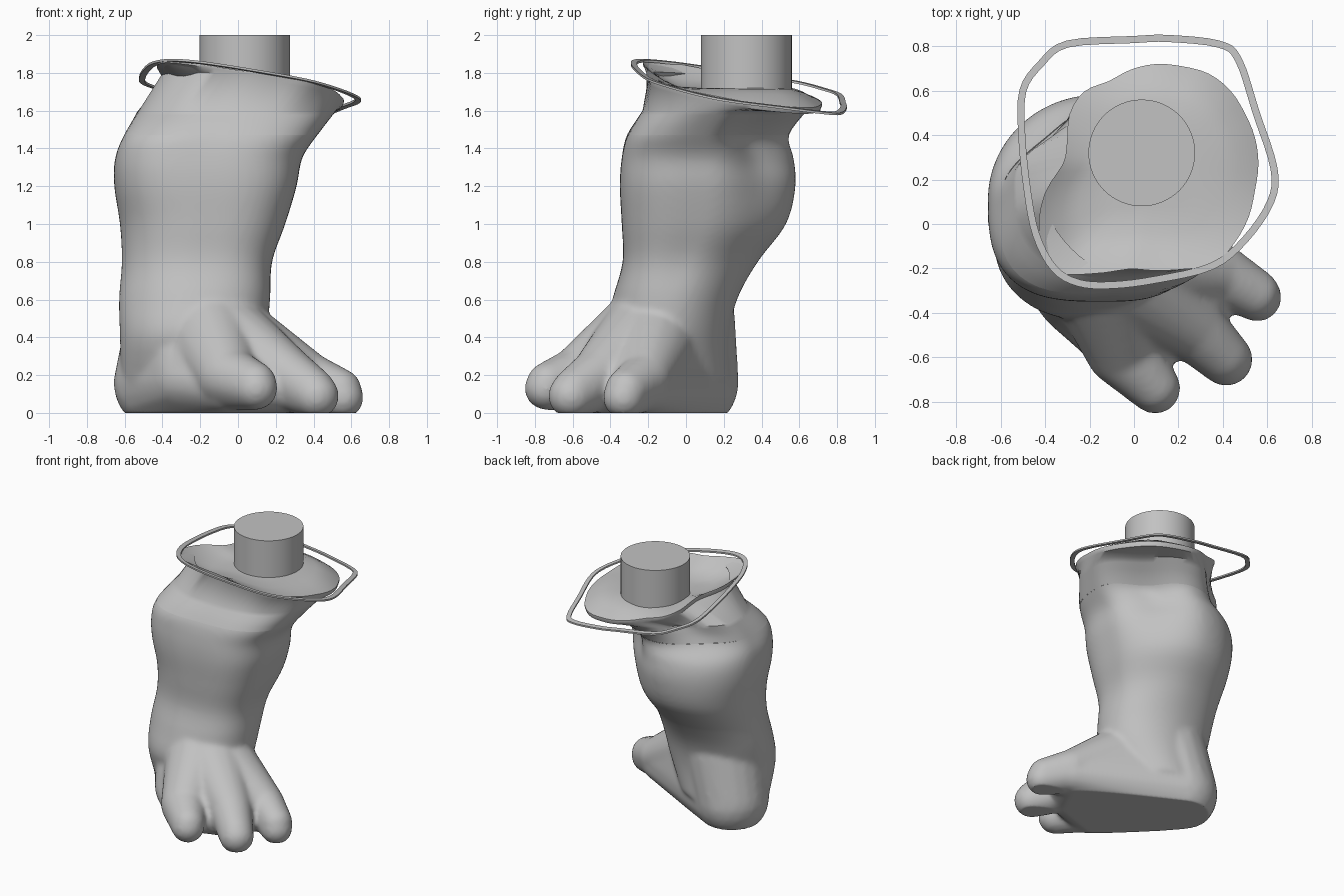
import bpy, bmesh, math
from mathutils import Vector

if "Cube" in bpy.data.objects:
    bpy.data.objects.remove(bpy.data.objects["Cube"])

skin = bpy.data.materials.new("plain grey")
skin.diffuse_color = (0.54, 0.54, 0.54, 1)
skin.use_nodes = True
skin.node_tree.nodes["Principled BSDF"].inputs["Base Color"].default_value = skin.diffuse_color


def catmull(pts, n, closed=False):
    """Smooth a list of tuples with n steps per span."""
    out, m = [], len(pts)
    for i in range(m if closed else m - 1):
        pick = (lambda k: pts[k % m]) if closed else (lambda k: pts[max(0, min(m - 1, k))])
        p0, p1, p2, p3 = (pick(i + k) for k in (-1, 0, 1, 2))
        for s in range(n):
            t = s / n
            out.append(tuple(0.5 * (2 * b + (c - a) * t + (2 * a - 5 * b + 4 * c - d) * t * t
                                    + (3 * b - a - 3 * c + d) * t ** 3)
                             for a, b, c, d in zip(p0, p1, p2, p3)))
    return out if closed else out + [tuple(pts[-1])]


def rim_z(x, y):
    return 1.78 - 0.14 * x - 0.17 * y


def add_hull(bm, spheres):
    """Convex hull around spheres given as (x, y, z, radius)."""
    tmp = bmesh.new()
    for x, y, z, r in spheres:
        res = bmesh.ops.create_icosphere(tmp, subdivisions=3, radius=r)
        bmesh.ops.translate(tmp, verts=res["verts"], vec=(x, y, z))
    pts = [v.co.copy() for v in tmp.verts]
    tmp.free()
    hull = bmesh.new()
    for p in pts:
        hull.verts.new(p)
    bmesh.ops.convex_hull(hull, input=hull.verts[:])
    junk = [v for v in hull.verts if not v.link_faces]
    bmesh.ops.delete(hull, geom=junk, context="VERTS")
    bmesh.ops.recalc_face_normals(hull, faces=hull.faces[:])
    mesh = bpy.data.meshes.new("hull_part")
    hull.to_mesh(mesh)
    hull.free()
    bm.from_mesh(mesh)
    bpy.data.meshes.remove(mesh)


def add_loft(bm, rings, cap_start, cap_end):
    """Skin a list of point rings, running upward."""
    loops = [[bm.verts.new(p) for p in ring] for ring in rings]
    for a, b in zip(loops, loops[1:]):
        for i in range(len(a)):
            j = (i + 1) % len(a)
            bm.faces.new((a[i], a[j], b[j], b[i]))
    if cap_start:
        bm.faces.new(loops[0][::-1])
    if cap_end:
        bm.faces.new(loops[-1])


def make(name, bm):
    mesh = bpy.data.meshes.new(name)
    bm.to_mesh(mesh)
    bm.free()
    ob = bpy.data.objects.new(name, mesh)
    bpy.context.collection.objects.link(ob)
    return ob


def finish(ob):
    ob.data.materials.clear()
    ob.data.materials.append(skin)
    bpy.ops.object.select_all(action="DESELECT")
    ob.select_set(True)
    bpy.context.view_layer.objects.active = ob
    bpy.ops.object.shade_smooth_by_angle(angle=math.radians(40))


# Shin and calf: height, x and y extents, then swelling of the four corners
# (back right, back left, front left, front right)
SECTIONS = [
    (0.18, -0.62, 0.02, -0.33, 0.24, 0, 0, 0, 0),
    (0.40, -0.625, 0.14, -0.43, 0.23, 0, 0, 0, 0),
    (0.60, -0.63, 0.17, -0.39, 0.27, 0, 0.03, 0, 0.06),
    (0.80, -0.615, 0.18, -0.335, 0.38, -0.03, 0.03, 0.03, 0.12),
    (1.00, -0.625, 0.25, -0.34, 0.53, -0.06, 0.02, 0.06, 0.13),
    (1.20, -0.655, 0.31, -0.35, 0.58, -0.13, 0, 0.10, 0.13),
    (1.35, -0.65, 0.34, -0.34, 0.57, -0.21, -0.03, 0.13, 0.12),
    (1.47, -0.60, 0.42, -0.31, 0.545, -0.26, -0.13, 0.17, 0.10),
    (1.60, -0.53, 0.52, -0.23, 0.64, -0.17, -0.24, 0.10, 0.05),
]
# Rim radii every 15 degrees around its centre
RIM = [0.46, 0.46, 0.46, 0.47, 0.47, 0.455, 0.45, 0.44, 0.43, 0.46, 0.45, 0.415,
       0.42, 0.52, 0.61, 0.67, 0.57, 0.49, 0.48, 0.49, 0.52, 0.50, 0.48, 0.46]
RX, RY, N = 0.1, 0.27, 72
CUT = 1.47

rings = []
for z, x0, x1, y0, y1, *corner in catmull(SECTIONS, 4):
    ring = []
    for i in range(N):
        t = math.tau * i / N
        k = 1 + corner[i * 4 // N] * math.sin(2 * t) ** 2
        ring.append(((x0 + x1) / 2 + k * (x1 - x0) / 2 * math.cos(t),
                     (y0 + y1) / 2 + k * (y1 - y0) / 2 * math.sin(t), z))
    rings.append(ring)

# Heel, foot and three toes, with the leg rising out of them
bm = bmesh.new()
add_loft(bm, rings, True, True)
HEEL = (-0.40, 0.02, 0.16, 0.26)
ANKLE = (-0.17, -0.15, 0.45, 0.27)
INSTEP = (-0.27, -0.33, 0.17, 0.165)
TOES = [  # knuckle, upper tip, lower tip
    ((-0.055, -0.565, 0.19, 0.165), (0.09, -0.73, 0.155, 0.115), (0.095, -0.74, 0.13, 0.115)),
    ((0.26, -0.46, 0.20, 0.15), (0.395, -0.59, 0.12, 0.12), (0.415, -0.61, 0.09, 0.12)),
    ((0.375, -0.22, 0.18, 0.14), (0.54, -0.315, 0.12, 0.115), (0.555, -0.33, 0.08, 0.11)),
]
add_hull(bm, [HEEL, INSTEP, (-0.30, -0.03, 0.50, 0.29)])
add_hull(bm, [HEEL, ANKLE, INSTEP] + [(t[0][0] * 0.95, t[0][1] * 0.95, 0.18, 0.13) for t in TOES])
add_hull(bm, [HEEL, INSTEP] + [(t[0][0], t[0][1], 0.13, 0.13) for t in TOES])
for knuckle, tip, pad in TOES:
    add_hull(bm, [ANKLE, knuckle])
    add_hull(bm, [knuckle, knuckle[:2] + (0.14, 0.13), tip, pad])
leg = make("leg_and_foot", bm)

# Fuse the flesh into one skin and soften the joins
remesh = leg.modifiers.new("fuse", "REMESH")
remesh.mode = "VOXEL"
remesh.voxel_size = 0.016
soften = leg.modifiers.new("soften", "SMOOTH")
soften.factor = 0.5
soften.iterations = 12
deps = bpy.context.evaluated_depsgraph_get()
fused = bpy.data.meshes.new_from_object(leg.evaluated_get(deps))
leg.modifiers.clear()
leg.data = fused
bm = bmesh.new()
bm.from_mesh(fused)
bmesh.ops.bisect_plane(bm, geom=bm.verts[:] + bm.edges[:] + bm.faces[:],
                       plane_co=(0, 0, CUT), plane_no=(0, 0, 1), clear_outer=True)
for v in bm.verts:  # flat sole
    v.co.z = max(v.co.z, 0.0)
bm.to_mesh(fused)
bm.free()
finish(leg)

# Flared collar with a thin flange at the rim and a shallow dish inside it
collar = [r for r in rings if r[0][2] > CUT - 0.005]
radii = [r[0] for r in catmull([(r,) for r in RIM], N // 24, True)]
for scale, limit, drop, blend in ((0.98, 0.55, 0.035, 0), (1.0, 1, 0.012, 0), (1.0, 1, 0, 0),
                                  (0.93, 1, 0, 0.2), (0.8, 1, 0, 0.55),
                                  (0.65, 1, 0, 0.9), (0.4, 1, 0, 1)):
    ring = []
    for i, r in enumerate(radii):
        x = RX + scale * min(r, limit) * math.cos(math.tau * i / N)
        y = RY + scale * min(r, limit) * math.sin(math.tau * i / N)
        ring.append((x, y, rim_z(x, y) * (1 - blend) + 1.72 * blend - drop))
    collar.append(ring)
bm = bmesh.new()
add_loft(bm, collar, False, True)
finish(make("collar", bm))

# Peg standing in the dish
bpy.ops.mesh.primitive_cylinder_add(vertices=64, radius=0.24, depth=0.29,
                                    location=(0.035, 0.32, 1.855))
peg = bpy.context.object
peg.name = "peg"
finish(peg)

# Loose thin band around the rim
BAND = [(-0.50, 0.60), (-0.42, 0.72), (-0.30, 0.81), (0.0, 0.83), (0.15, 0.835),
        (0.38, 0.81), (0.47, 0.74), (0.55, 0.50), (0.63, 0.25), (0.615, 0.10),
        (0.50, -0.07), (0.35, -0.19), (0.10, -0.25), (-0.10, -0.275), (-0.25, -0.265),
        (-0.36, -0.20), (-0.44, -0.05), (-0.48, 0.15), (-0.505, 0.40)]
path = catmull(BAND, 4, True)
W, H = 0.016, 0.006
rows = []
for i, (x, y) in enumerate(path):
    nx, ny = path[(i + 1) % len(path)]
    px, py = path[i - 1]
    side = Vector((ny - py, px - nx, 0)).normalized() * W
    row = []
    for s, h in ((-1, -H), (1, -H), (1, H), (-1, H)):
        qx, qy = x + s * side.x, y + s * side.y
        row.append((qx, qy, rim_z(qx, qy) + h))
    rows.append(row)
bm = bmesh.new()
add_loft(bm, rows + rows[:1], False, False)
bmesh.ops.remove_doubles(bm, verts=bm.verts[:], dist=0.0001)
bmesh.ops.recalc_face_normals(bm, faces=bm.faces[:])
finish(make("rim_band", bm))
